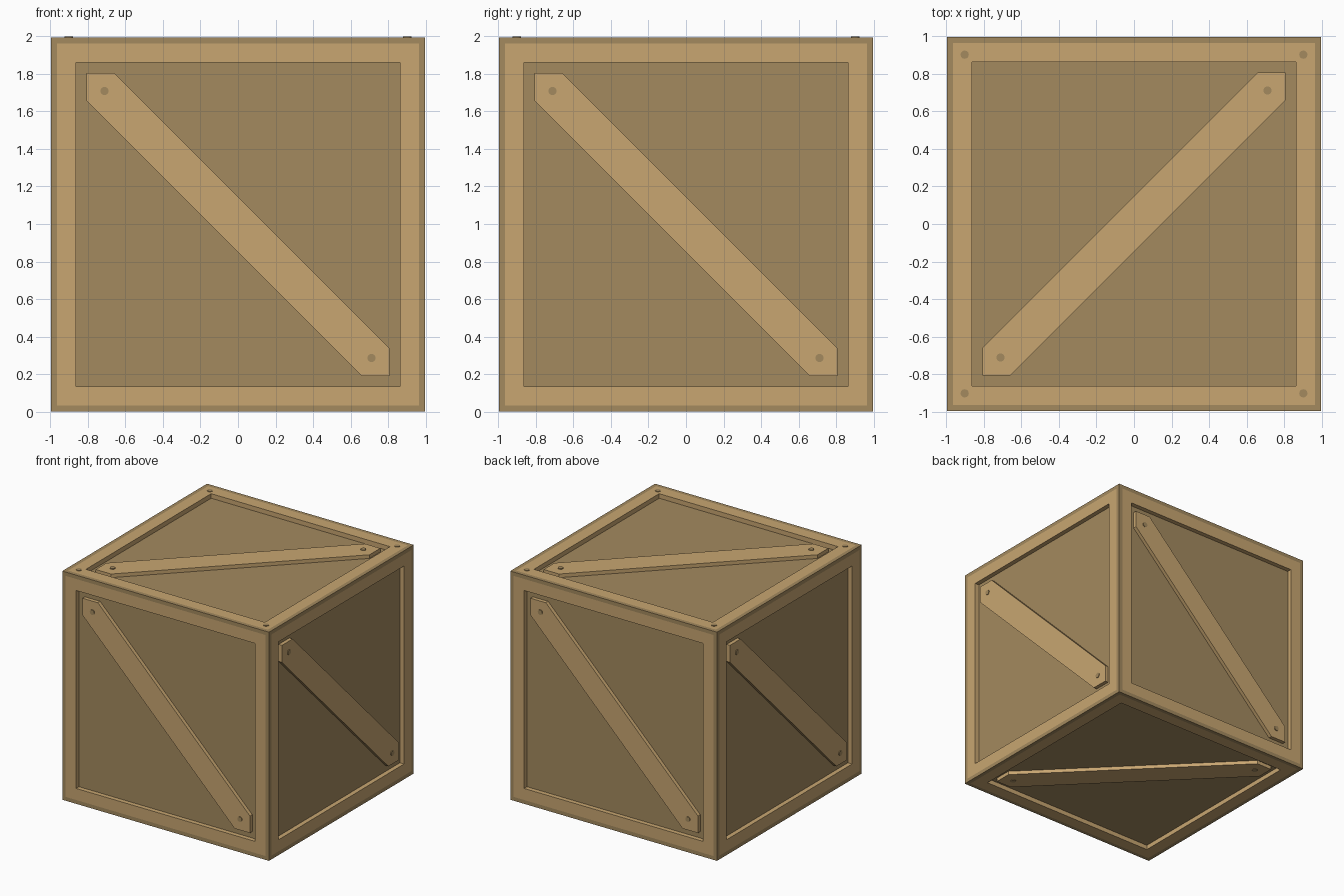
import bpy, bmesh
from math import pi
from mathutils import Matrix, Vector

if "Cube" in bpy.data.objects:
    bpy.data.objects.remove(bpy.data.objects["Cube"])

HALF = 0.9975        # half the crate size
BORDER = 0.047       # dark strip along each edge
OPENING = 0.808      # half the panel opening
RECESS = 0.04        # panel depth below the frame
BRACE_DROP = 0.008   # brace surface below the frame
NOTCH = 0.148        # brace corner length along the opening
CENTRE = Matrix.Translation((0, 0, HALF))


def make_material(name, colour):
    mat = bpy.data.materials.new(name)
    mat.use_nodes = True
    mat.diffuse_color = (*colour, 1)
    mat.node_tree.nodes["Principled BSDF"].inputs["Base Color"].default_value = (*colour, 1)
    return mat


light_wood = make_material("light_wood", (0.578, 0.381, 0.165))
dark_wood = make_material("dark_wood", (0.371, 0.254, 0.114))


def make_object(name, bm, matrix, *materials):
    mesh = bpy.data.meshes.new(name)
    bmesh.ops.recalc_face_normals(bm, faces=bm.faces)
    bm.to_mesh(mesh)
    bm.free()
    for mat in materials:
        mesh.materials.append(mat)
    obj = bpy.data.objects.new(name, mesh)
    obj.matrix_world = matrix
    bpy.context.collection.objects.link(obj)
    return obj


# Crate body: dark edge strip, light frame, sunken dark panel on every side
bm = bmesh.new()
bmesh.ops.create_cube(bm, size=2 * HALF)
sides = bm.faces[:]
for face in sides:
    face.material_index = 1
bmesh.ops.inset_individual(bm, faces=sides, thickness=BORDER)
for face in sides:
    face.material_index = 0
bmesh.ops.inset_individual(bm, faces=sides, thickness=HALF - BORDER - OPENING)
panels = bmesh.ops.extrude_discrete_faces(bm, faces=sides)["faces"]
for face in panels:
    face.material_index = 1
    bmesh.ops.translate(bm, verts=face.verts, vec=-face.calc_center_median().normalized() * RECESS)
make_object("crate_body", bm, CENTRE, light_wood, dark_wood)


def add_bolt(bm, x, y, bottom, top):
    place = Matrix.Translation((x, y, (bottom + top) / 2))
    bmesh.ops.create_cone(bm, cap_ends=True, segments=16, radius1=0.022,
                          radius2=0.022, depth=top - bottom, matrix=place)


def add_brace(side, turn):
    """Diagonal board and its two bolts, laid on +z and turned to a side."""
    a, b = OPENING, OPENING - NOTCH
    base, top = HALF - RECESS, HALF - BRACE_DROP
    outline = [(-a, a), (-a, b), (b, -a), (a, -a), (a, -b), (-b, a)]
    bm = bmesh.new()
    board = bm.faces.new([bm.verts.new((x, y, base)) for x, y in outline])
    grown = bmesh.ops.extrude_face_region(bm, geom=[board])["geom"]
    bmesh.ops.translate(bm, vec=Vector((0, 0, top - base)),
                        verts=[v for v in grown if isinstance(v, bmesh.types.BMVert)])
    make_object(side + "_brace", bm, CENTRE @ turn, light_wood)

    bm = bmesh.new()
    for s in (-1, 1):
        add_bolt(bm, s * 0.712, -s * 0.712, top - 0.01, top + 0.006)
    make_object(side + "_brace_bolts", bm, CENTRE @ turn, dark_wood)


# Braces on the four walls, the lid and the base
upright = Matrix.Rotation(pi / 2, 4, "X")
quarter = Matrix.Rotation(pi / 2, 4, "Z")
for i, side in enumerate(("front", "left", "back", "right")):
    add_brace(side, Matrix.Rotation(i * pi / 2, 4, "Z") @ upright)
add_brace("top", quarter)
add_brace("bottom", quarter @ Matrix.Rotation(pi, 4, "X"))

# Bolts in the lid corners
bm = bmesh.new()
for x in (-0.903, 0.903):
    for y in (-0.903, 0.903):
        add_bolt(bm, x, y, HALF - 0.01, 2 - HALF)
make_object("lid_corner_bolts", bm, CENTRE, dark_wood)
